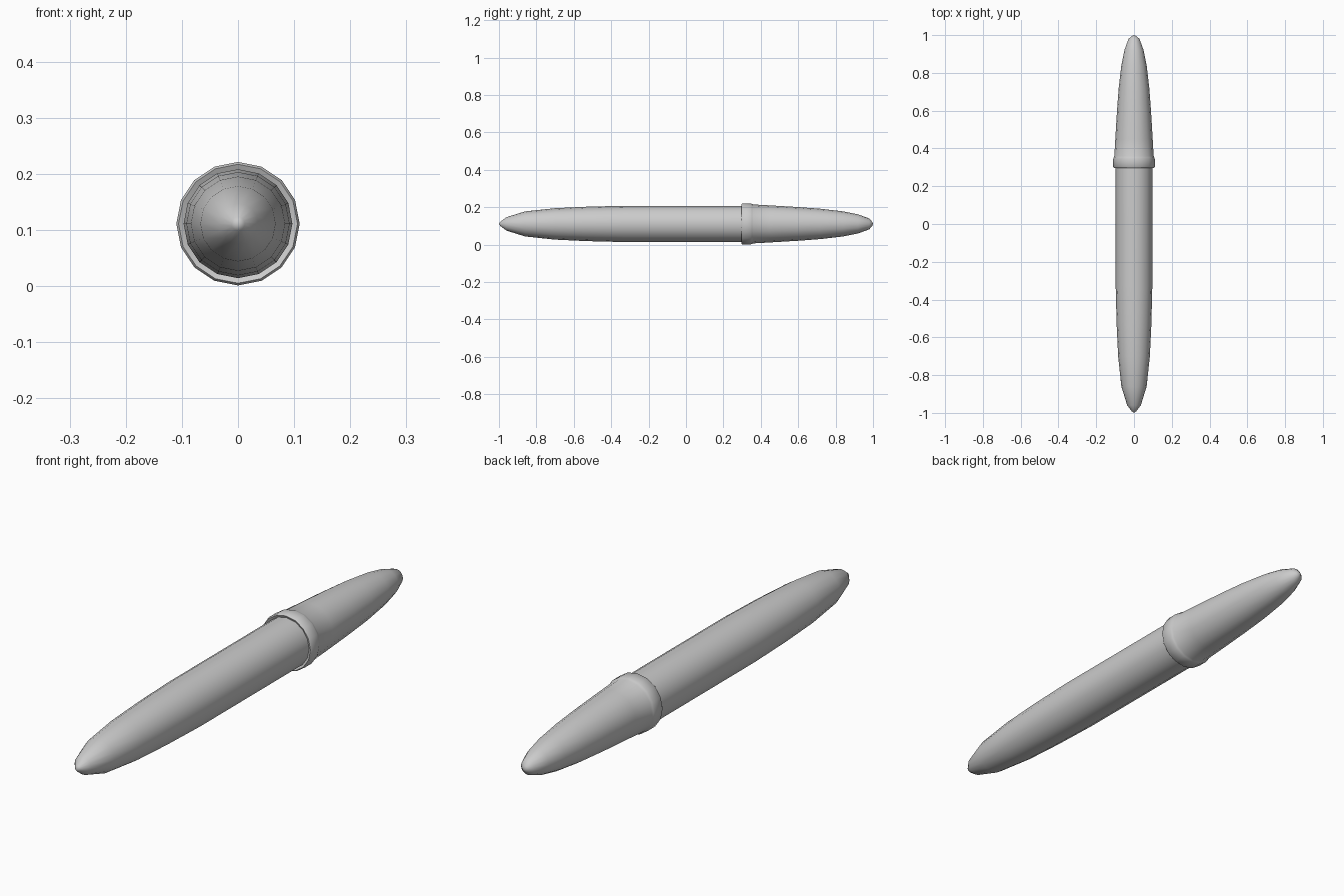
import bpy, bmesh, math

if "Cube" in bpy.data.objects:
    bpy.data.objects.remove(bpy.data.objects["Cube"])

AXIS_Z = 0.111
SIDES = 16


def lathe(name, profile):
    """Revolve (y, radius) points around the pen's long axis."""
    bm = bmesh.new()
    rings = []
    for y, r in profile:
        if r == 0:
            rings.append([bm.verts.new((0, y, AXIS_Z))] * SIDES)
        else:
            rings.append([bm.verts.new((r * math.sin(2 * math.pi * i / SIDES), y,
                                        AXIS_Z + r * math.cos(2 * math.pi * i / SIDES)))
                          for i in range(SIDES)])
    for a, b in zip(rings, rings[1:]):
        for i in range(SIDES):
            j = (i + 1) % SIDES
            bm.faces.new(list(dict.fromkeys((a[i], a[j], b[j], b[i]))))
    bmesh.ops.recalc_face_normals(bm, faces=bm.faces)
    mesh = bpy.data.meshes.new(name)
    bm.to_mesh(mesh)
    bm.free()
    obj = bpy.data.objects.new(name, mesh)
    bpy.context.collection.objects.link(obj)
    bpy.ops.object.select_all(action='DESELECT')
    obj.select_set(True)
    bpy.context.view_layer.objects.active = obj
    bpy.ops.object.shade_smooth_by_angle(angle=math.radians(50))
    return obj


# Barrel: tapered tail, straight section running just inside the cap
lathe("barrel", [(-1.0, 0), (-0.992, 0.012), (-0.96, 0.036), (-0.86, 0.067),
                 (-0.7, 0.084), (-0.53, 0.092), (-0.33, 0.097),
                 (0.31, 0.097), (0.31, 0)])

# Cap: raised lip with a second bead, then a rounded taper
lathe("cap", [(0.302, 0.096), (0.297, 0.106), (0.302, 0.11), (0.345, 0.11),
              (0.353, 0.107), (0.36, 0.104), (0.45, 0.099), (0.6, 0.09), (0.72, 0.081),
              (0.84, 0.067), (0.92, 0.051), (0.98, 0.029), (0.995, 0.012),
              (1.0, 0)])
